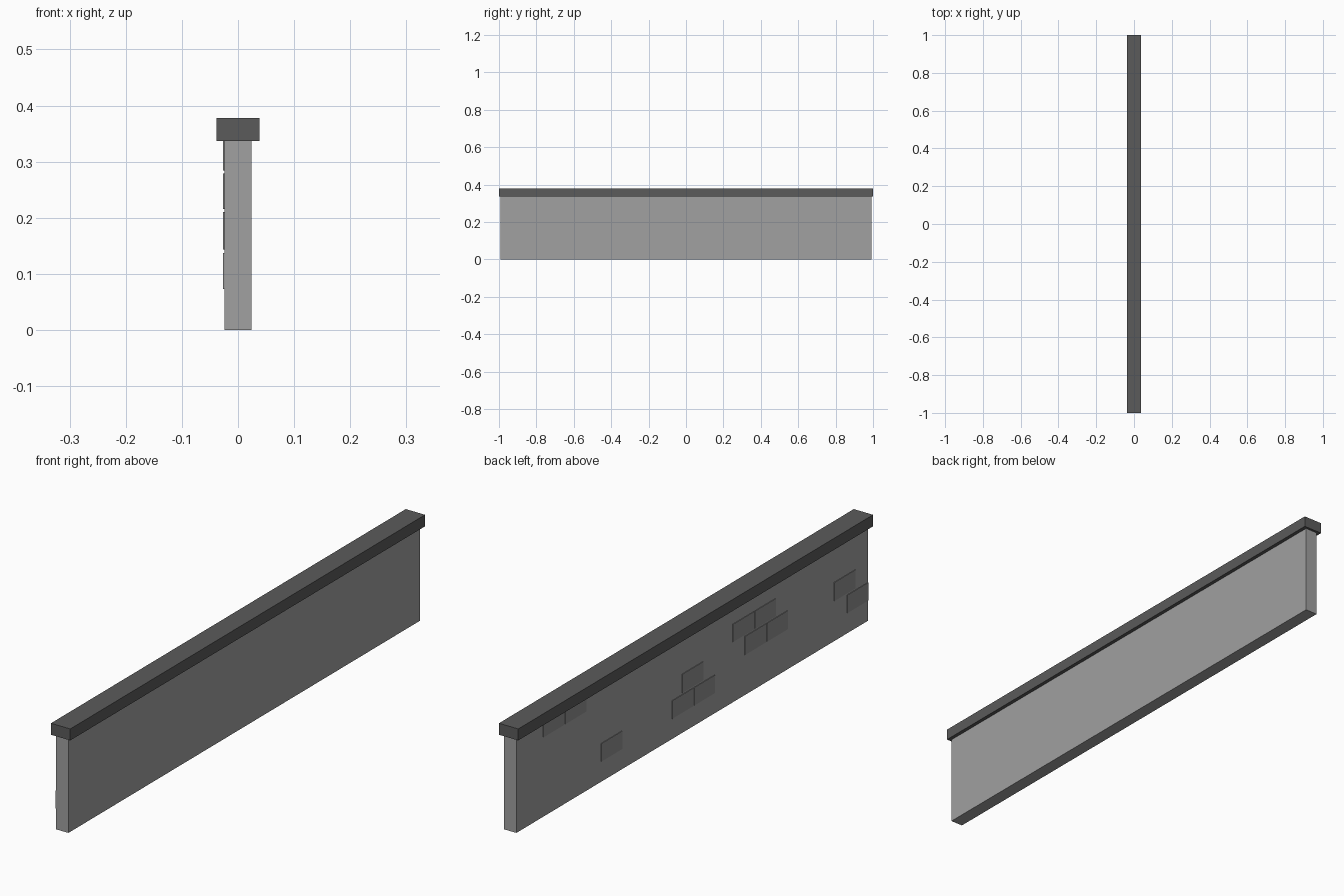
import bpy
import bmesh
from mathutils import Vector

if "Cube" in bpy.data.objects:
    bpy.data.objects.remove(bpy.data.objects["Cube"])


def material(name, value):
    mat = bpy.data.materials.new(name)
    mat.diffuse_color = (value, value, value, 1)
    mat.use_nodes = True
    mat.node_tree.nodes["Principled BSDF"].inputs["Base Color"].default_value = mat.diffuse_color
    return mat


def box(name, lo, hi, mat):
    """Axis-aligned box between two corners."""
    lo, hi = Vector(lo), Vector(hi)
    bm = bmesh.new()
    bmesh.ops.create_cube(bm, size=1.0)
    for v in bm.verts:
        v.co = Vector([(hi[i] + lo[i]) / 2 + v.co[i] * (hi[i] - lo[i]) for i in range(3)])
    mesh = bpy.data.meshes.new(name)
    bm.to_mesh(mesh)
    bm.free()
    mesh.materials.append(mat)
    obj = bpy.data.objects.new(name, mesh)
    bpy.context.collection.objects.link(obj)
    return obj


wall_grey = material("wall_grey", 0.354)
coping_grey = material("coping_grey", 0.104)
brick_grey = material("brick_grey", 0.28)

WALL_X = 0.0245
WALL_TOP = 0.337

# Wall slab and overhanging coping
box("wall", (-WALL_X, -0.991, 0), (WALL_X, 0.991, WALL_TOP), wall_grey)
box("coping", (-0.038, -1, WALL_TOP), (0.038, 1, 0.378), coping_grey)

# Exposed bricks on the -x face: z range of each course, y of each lower end
BRICK_L = 0.118
courses = [
    (0.073, 0.137, (0.396, -0.003, -0.127, -0.990)),
    (0.144, 0.210, (-0.060, -0.414, -0.538, -0.918)),
    (0.216, 0.279, (-0.346, -0.470)),
    (0.284, WALL_TOP, (0.722, 0.598)),
]
for z0, z1, starts in courses:
    for y in starts:
        box("brick", (-WALL_X - 0.002, y, z0),
            (-WALL_X + 0.01, y + BRICK_L, z1), brick_grey)
